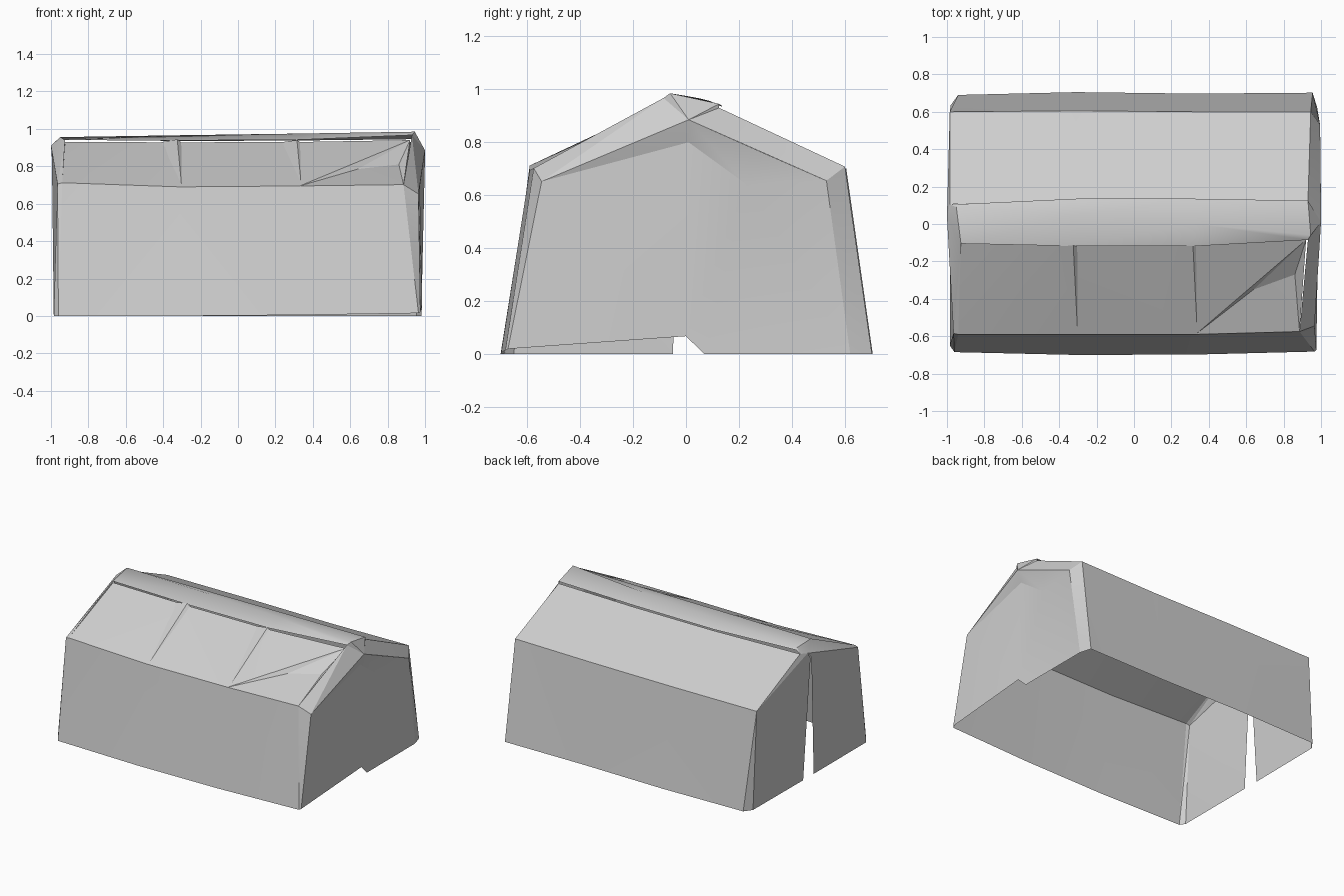
import bpy, bmesh
from mathutils import Vector

if "Cube" in bpy.data.objects:
    bpy.data.objects.remove(bpy.data.objects["Cube"])

canvas = bpy.data.materials.new("grey canvas")
canvas.diffuse_color = (0.62, 0.62, 0.62, 1)
canvas.use_nodes = True
canvas.node_tree.nodes["Principled BSDF"].inputs["Base Color"].default_value = canvas.diffuse_color
CENTRE = Vector((0, 0, 0.35))


def sheet(name, polys, angle=0.45):
    """Cloth part from polygons, welded and facing away from the tent centre."""
    bm = bmesh.new()
    for poly in polys:
        bm.faces.new([bm.verts.new(p) for p in poly])
    bmesh.ops.remove_doubles(bm, verts=bm.verts, dist=0.0005)
    bmesh.ops.triangulate(bm, faces=[f for f in bm.faces if len(f.verts) > 3])
    for f in bm.faces:
        f.normal_update()
        if f.normal.dot(f.calc_center_median() - CENTRE) < 0:
            f.normal_flip()
    me = bpy.data.meshes.new(name)
    bm.to_mesh(me)
    bm.free()
    me.materials.append(canvas)
    ob = bpy.data.objects.new(name, me)
    bpy.context.collection.objects.link(ob)
    bpy.ops.object.select_all(action='DESELECT')
    bpy.context.view_layer.objects.active = ob
    ob.select_set(True)
    bpy.ops.object.shade_smooth_by_angle(angle=angle)
    return ob


def strip(a, b):
    """Quads between two matching rows of points."""
    return [(a[i], a[i + 1], b[i + 1], b[i]) for i in range(len(a) - 1)]


# Rows running along the length, at the same four stations
base_f = [(-0.96, -0.685, 0), (-0.31, -0.7, 0), (0.33, -0.698, 0.005), (0.965, -0.682, 0.015)]
eave_f = [(-0.94, -0.59, 0.712), (-0.31, -0.59, 0.69), (0.33, -0.59, 0.695), (0.885, -0.575, 0.702)]
top_f = [(-0.925, -0.105, 0.93), (-0.31, -0.115, 0.928), (0.33, -0.115, 0.93), (0.92, -0.085, 0.94)]
cap_f = [(-0.925, -0.105, 0.94), (-0.31, -0.118, 0.938), (0.33, -0.118, 0.942), (0.93, -0.085, 0.967)]
ridge = [(-0.95, 0.09, 0.956), (-0.31, 0.05, 0.966), (0.33, 0.0, 0.975), (0.945, -0.06, 0.985)]
cap_b = [(-0.955, 0.105, 0.945), (-0.31, 0.135, 0.935), (0.33, 0.135, 0.938), (0.93, 0.125, 0.945)]
top_b = [(-0.985, 0.105, 0.925), (-0.31, 0.13, 0.923), (0.33, 0.13, 0.923), (0.93, 0.125, 0.93)]
eave_b = [(-0.985, 0.6, 0.7), (-0.31, 0.605, 0.7), (0.33, 0.6, 0.7), (0.945, 0.6, 0.708)]
base_b = [(-0.94, 0.69, 0), (-0.31, 0.705, 0), (0.33, 0.697, 0), (0.955, 0.702, 0)]

# Side walls
sheet("front_wall", strip(base_f, eave_f))
sheet("back_wall", strip(eave_b, base_b))

# Roof slopes; the right front panel sags below a diagonal pull
dent = (0.86, -0.27, 0.81)
fold = (0.64, -0.35, 0.785)
sheet("front_roof", strip(eave_f[:3], top_f[:3]) + [
    (eave_f[2], top_f[3], top_f[2]),
    (eave_f[2], fold, top_f[3]),
    (fold, dent, top_f[3]),
    (eave_f[2], eave_f[3], fold),
    (eave_f[3], dent, fold),
    (eave_f[3], top_f[3], dent)], angle=0.2)
sheet("back_roof", strip(top_b, eave_b))

# Ridge cover: soft band twisting across the ridge, its edges lapping the roof
sheet("ridge_cover", strip(cap_f, ridge) + strip(ridge, cap_b), angle=1.2)


# Narrow raised seams where the roof panels meet
def seam(name, x, rise):
    peak = (x - 0.015, -0.115, 0.93 + rise)
    foot = (x + 0.008, -0.575, 0.702)
    sheet(name, [(peak, (x + 0.01, -0.115, 0.925), foot),
                 (peak, foot, (x - 0.1, -0.115, 0.929))], angle=0.2)


seam("left_roof_seam", -0.31, 0.014)
seam("right_roof_seam", 0.33, 0.01)


# Hems closing the ridge and slopes against an end wall
def end_hems(name, i, apex, shoulder_f, shoulder_b):
    sheet(name, [(eave_f[i], cap_f[i], apex, shoulder_f),
                 (eave_b[i], top_b[i], apex, shoulder_b),
                 (cap_f[i], ridge[i], apex),
                 (ridge[i], cap_b[i], top_b[i], apex)], 0.3)


# Left end: two door panels with an open slit between them
apex = (-1.0, 0.04, 0.91)
sh_f = (-0.965, -0.585, 0.705)
ft_f, ft_b = (-0.985, -0.65, 0), (-0.98, 0.635, 0)
end_hems("left_end_hems", 0, apex, sh_f, eave_b[0])
sheet("left_end_wall", [
    (base_f[0], eave_f[0], sh_f, ft_f),
    (ft_f, sh_f, apex, (-0.995, -0.01, 0.86), (-0.985, -0.05, 0)),
    (base_b[0], eave_b[0], ft_b),
    (ft_b, eave_b[0], apex, (-0.995, 0.0, 0.86), (-0.985, 0.07, 0))], 0.5)

# Right end: closed panels meeting in a shallow crease, slightly under the hem
apex = (1.0, 0.01, 0.885)
sh_f, sh_b = (0.965, -0.545, 0.652), (0.995, 0.53, 0.655)
ft_f, ft_b = (0.975, -0.672, 0.02), (0.98, 0.62, 0)
gap = (0.985, 0.0, 0.068)
crease = (0.97, 0.01, 0.8)
tuck = (0.965, 0.23, 0.64)
flap = (0.98, 0.07, 0)
end_hems("right_end_hems", 3, apex, sh_f, sh_b)
sheet("right_end_wall", [
    (base_f[3], eave_f[3], sh_f, ft_f),
    (base_b[3], eave_b[3], sh_b, ft_b),
    (ft_f, sh_f, crease, gap),
    (sh_f, apex, crease),
    (gap, crease, tuck), (gap, tuck, flap),
    (flap, tuck, sh_b, ft_b),
    (crease, apex, tuck),
    (tuck, apex, (0.998, 0.28, 0.765)),
    (tuck, (0.998, 0.28, 0.765), sh_b)], 0.35)
